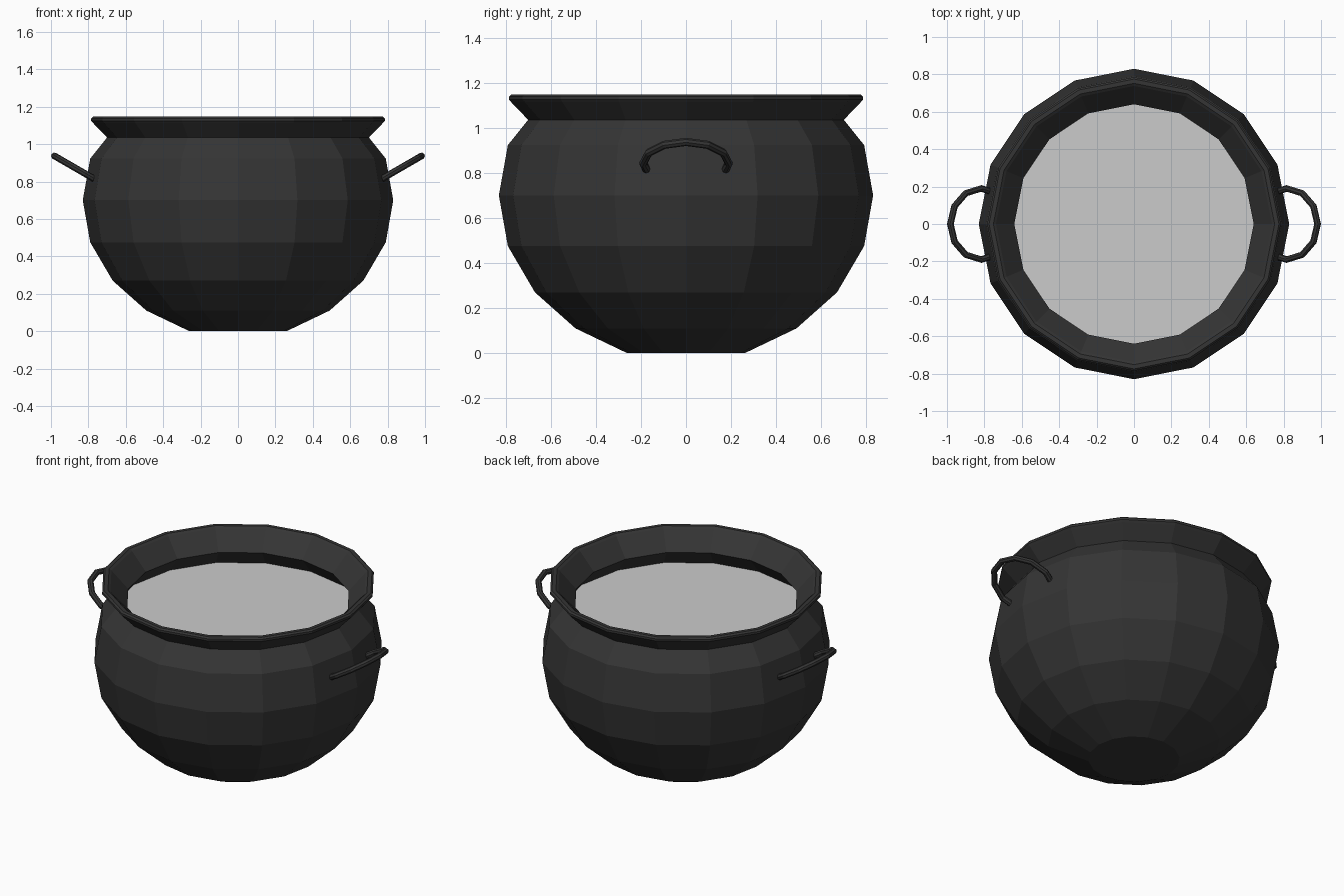
import bpy, bmesh
from math import cos, sin, pi, radians

if "Cube" in bpy.data.objects:
    bpy.data.objects.remove(bpy.data.objects["Cube"])

SIDES = 16

iron = bpy.data.materials.new("dark_iron")
iron.diffuse_color = (0.035, 0.035, 0.035, 1)
iron.use_nodes = True
iron.node_tree.nodes["Principled BSDF"].inputs["Base Color"].default_value = iron.diffuse_color


def add_object(name, data, mat=None):
    ob = bpy.data.objects.new(name, data)
    bpy.context.collection.objects.link(ob)
    if mat:
        data.materials.append(mat)
    return ob


def lathe(name, profile, mat):
    """Revolve (radius, z) points around z, capping both ends flat."""
    bm = bmesh.new()
    rings = [[bm.verts.new((r * cos(2 * pi * i / SIDES), r * sin(2 * pi * i / SIDES), z))
              for i in range(SIDES)] for r, z in profile]
    for a, b in zip(rings, rings[1:]):
        for i in range(SIDES):
            j = (i + 1) % SIDES
            bm.faces.new((a[i], a[j], b[j], b[i]))
    bm.faces.new(rings[0][::-1])
    if len(rings) > 1:
        bm.faces.new(rings[-1])
        bmesh.ops.recalc_face_normals(bm, faces=bm.faces[:])
    else:
        bmesh.ops.reverse_faces(bm, faces=bm.faces[:])
    me = bpy.data.meshes.new(name)
    bm.to_mesh(me)
    bm.free()
    return add_object(name, me, mat)


# Pot: outer wall, flared neck, rolled lip, then the inner wall back down
outer = [(0.26, 0), (0.49, 0.11), (0.67, 0.27), (0.79, 0.475), (0.83, 0.70),
         (0.79, 0.923), (0.70, 1.035)]
lip = [(0.775, 1.113), (0.785, 1.125), (0.785, 1.138), (0.775, 1.147),
       (0.752, 1.147), (0.738, 1.137)]
inner = [(0.64, 1.03), (0.74, 0.905), (0.78, 0.70), (0.745, 0.49),
         (0.63, 0.30), (0.46, 0.155), (0.25, 0.05)]
lathe("pot", outer + lip + inner, iron)

# Liquid surface just below the neck
lathe("liquid", [(0.73, 0.93)], None)


# Handles: half-ring tubes tilted upward and outward
def handle(name, side):
    cu = bpy.data.curves.new(name, 'CURVE')
    cu.dimensions = '3D'
    cu.bevel_depth = 0.018
    cu.bevel_resolution = 2
    cu.use_fill_caps = True
    tilt = radians(30)
    pts = [(-0.055, -0.175)]
    pts += [(0.19 * cos(radians(a)), 0.19 * sin(radians(a))) for a in range(-90, 91, 30)]
    pts += [(-0.055, 0.175)]
    sp = cu.splines.new('POLY')
    sp.points.add(len(pts) - 1)
    sp.use_smooth = False
    for p, (u, y) in zip(sp.points, pts):
        p.co = (side * (0.817 + u * cos(tilt)), y, 0.842 + u * sin(tilt), 1)
    add_object(name, cu, iron)


handle("right_handle", 1)
handle("left_handle", -1)
